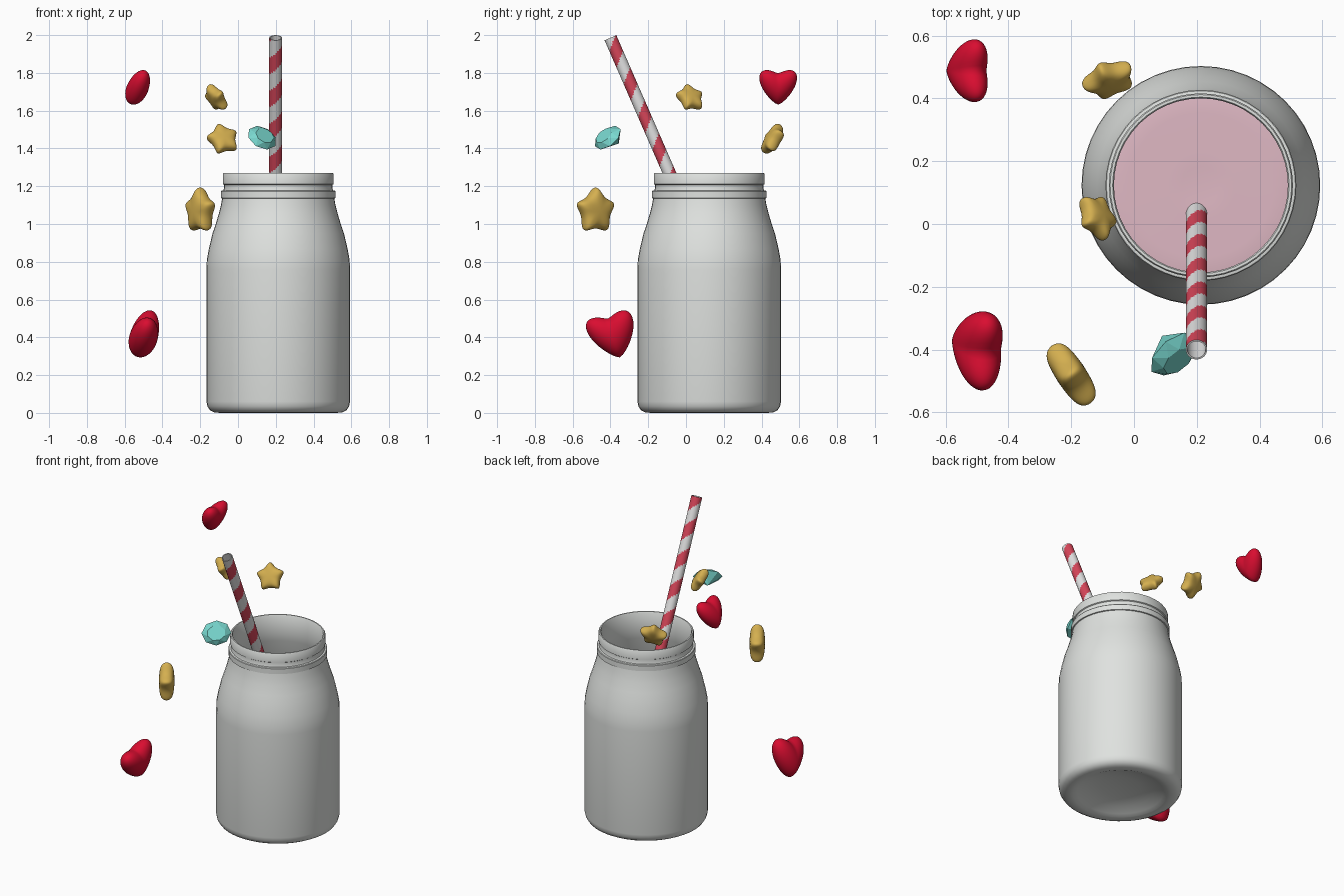
import bpy, bmesh, math
from mathutils import Vector, Matrix

if "Cube" in bpy.data.objects:
    bpy.data.objects.remove(bpy.data.objects["Cube"])


def material(name, rgb):
    m = bpy.data.materials.new(name)
    m.diffuse_color = (*rgb, 1)
    m.use_nodes = True
    m.node_tree.nodes["Principled BSDF"].inputs["Base Color"].default_value = m.diffuse_color
    return m


GLASS = material("pale_glass", (0.74, 0.76, 0.74))
PINK = material("pink_milkshake", (0.74, 0.48, 0.55))
WHITE = material("straw_white", (0.76, 0.76, 0.76))
STRIPE = material("straw_red", (0.68, 0.06, 0.10))
RED = material("heart_red", (0.70, 0.004, 0.03))
GOLD = material("star_gold", (0.66, 0.43, 0.08))
TEAL = material("gem_teal", (0.19, 0.68, 0.62))


def make(name, bm, mats, angle=None):
    """Turn a bmesh into an object, optionally smooth below an angle."""
    bmesh.ops.recalc_face_normals(bm, faces=bm.faces)
    me = bpy.data.meshes.new(name)
    bm.to_mesh(me)
    bm.free()
    ob = bpy.data.objects.new(name, me)
    bpy.context.collection.objects.link(ob)
    for m in mats:
        me.materials.append(m)
    bpy.ops.object.select_all(action='DESELECT')
    ob.select_set(True)
    bpy.context.view_layer.objects.active = ob
    if angle:
        bpy.ops.object.shade_smooth_by_angle(angle=math.radians(angle))
    return ob


def lathe(name, profile, mat, centre, n=48, angle=35):
    bm = bmesh.new()
    vs = [bm.verts.new((r, 0, z)) for r, z in profile]
    es = [bm.edges.new(p) for p in zip(vs, vs[1:])]
    bmesh.ops.spin(bm, geom=vs + es, cent=(0, 0, 0), axis=(0, 0, 1),
                   angle=2 * math.pi, steps=n, use_duplicate=False)
    bmesh.ops.remove_doubles(bm, verts=bm.verts, dist=1e-4)
    ob = make(name, bm, [mat], angle)
    ob.location = (*centre, 0)
    return ob


def place(ob, normal, roll, lo, hi):
    """Face the local z along normal, roll it, and fit it to a world box."""
    n = Vector(normal).normalized()
    up = (Vector((0, 0, 1)) - n * n.z).normalized()
    right = up.cross(n)
    rot = Matrix((right, up, n)).transposed() @ Matrix.Rotation(math.radians(roll), 3, 'Z')
    pts = [rot @ v.co for v in ob.data.vertices]
    for i in range(3):
        a, b = min(p[i] for p in pts), max(p[i] for p in pts)
        for p in pts:
            p[i] = lo[i] + (p[i] - a) / (b - a) * (hi[i] - lo[i])
    mid = (Vector(lo) + Vector(hi)) / 2
    for v, p in zip(ob.data.vertices, pts):
        v.co = p - mid
    ob.location = mid
    ob.data.update()


def star(name, *placement):
    bm = bmesh.new()
    t = 0.3
    rings = []
    for z in (t, -t):
        ring = []
        for i in range(10):
            a = math.pi / 2 + i * math.pi / 5
            r = 0.56 if i % 2 else 1.15
            ring.append(bm.verts.new((r * math.cos(a), r * math.sin(a), z)))
        c = bm.verts.new((0, 0, z * 1.35))
        for i in range(10):
            bm.faces.new((ring[i], ring[(i + 1) % 10], c))
        rings.append(ring)
    for i in range(10):
        j = (i + 1) % 10
        bm.faces.new((rings[0][i], rings[0][j], rings[1][j], rings[1][i]))
    ob = make(name, bm, [GOLD])
    ob.modifiers.new("round", 'SUBSURF').levels = 3
    bpy.ops.object.modifier_apply(modifier="round")
    bpy.ops.object.shade_smooth()
    place(ob, *placement)


def heart(name, *placement):
    # a sphere sheared upwards on both sides of its middle
    bm = bmesh.new()
    bmesh.ops.create_uvsphere(bm, u_segments=40, v_segments=28, radius=1)
    for v in bm.verts:
        x, y, z = v.co
        v.co = (x * 1.05, y * 0.95 + 0.75 * (math.sqrt(x * x + 0.006)), z * 0.6)
    ob = make(name, bm, [RED])
    bpy.ops.object.shade_smooth()
    place(ob, *placement)


# jar: one lathed wall with hollow base, shoulder, ridge and lip
CENTRE = (0.213, 0.123)
lathe("jar", [
    (0, 0.055), (0.12, 0.05), (0.21, 0.034), (0.265, 0.012), (0.29, 0.002),
    (0.31, 0), (0.34, 0.003), (0.362, 0.015), (0.375, 0.035), (0.38, 0.06),
    (0.38, 0.76), (0.378, 0.81), (0.367, 0.87), (0.348, 0.95), (0.331, 1.0),
    (0.313, 1.06), (0.303, 1.10), (0.297, 1.135), (0.304, 1.137), (0.304, 1.172),
    (0.301, 1.176), (0.29, 1.178), (0.287, 1.19), (0.287, 1.207), (0.293, 1.211),
    (0.293, 1.264), (0.289, 1.27), (0.281, 1.27), (0.277, 1.264), (0.277, 1.14),
    (0.285, 1.09), (0.314, 1.0), (0.345, 0.89), (0.36, 0.77), (0.36, 0.09), (0, 0.09)],
    GLASS, CENTRE)

# drink filling the jar, with a gently rippled surface
lathe("milkshake", [
    (0, 0.1), (0.35, 0.1), (0.355, 0.77), (0.34, 0.89), (0.312, 0.995),
    (0.28, 1.0), (0.23, 1.003), (0.17, 1.0), (0.11, 1.004), (0.06, 1.001), (0, 1.0)],
    PINK, CENTRE)

# straw: hollow tilted tube with a helical stripe
top = Vector((0.199, -0.40, 1.986))
tilt = math.atan(0.436)
length = 1.9
seg, rows, pitch = 32, 180, 0.19
s0 = length - (top.z - 1.35) / math.cos(tilt)
bm = bmesh.new()
walls = []
for r in (0.034, 0.029):
    wall = []
    for k in range(rows + 1):
        wall.append([bm.verts.new((r * math.cos(2 * math.pi * i / seg),
                                   r * math.sin(2 * math.pi * i / seg),
                                   length * k / rows - length)) for i in range(seg)])
    walls.append(wall)
    for k in range(rows):
        for i in range(seg):
            j = (i + 1) % seg
            f = bm.faces.new((wall[k][i], wall[k][j], wall[k + 1][j], wall[k + 1][i]))
            s = length * (k + 0.5) / rows
            turn = (i + 0.5) / seg + 0.25
            if r > 0.03 and ((s - s0) / pitch - turn + 0.25) % 1 < 0.5:
                f.material_index = 1
for k in (0, rows):
    for i in range(seg):
        j = (i + 1) % seg
        bm.faces.new((walls[0][k][i], walls[0][k][j], walls[1][k][j], walls[1][k][i]))
straw = make("straw", bm, [WHITE, STRIPE], 40)
straw.rotation_euler = (tilt, 0, 0)
straw.location = top

# gem: faceted girdle, flat table and pointed back
bm = bmesh.new()
N = 8
table, girdle = [], []
for ring, r, z, off in ((table, 0.62, 0.32, 0.5), (girdle, 1.0, 0.0, 0.0)):
    for i in range(N):
        a = 2 * math.pi * (i + off) / N
        ring.append(bm.verts.new((r * math.cos(a), r * math.sin(a), z)))
tip = bm.verts.new((0, 0, -0.85))
bm.faces.new(table)
for i in range(N):
    j = (i + 1) % N
    bm.faces.new((girdle[i], girdle[j], table[i]))
    bm.faces.new((table[i], girdle[j], table[j]))
    bm.faces.new((girdle[j], girdle[i], tip))
gem = make("gem", bm, [TEAL])
place(gem, (0.5, -0.7, 0.5), 0, (0.055, -0.482, 1.394), (0.20, -0.346, 1.52))

# floating hearts
heart("upper_heart", (0.92, 0, -0.38), 0, (-0.597, 0.388, 1.632), (-0.466, 0.588, 1.815))
heart("lower_heart", (0.95, 0, -0.25), 16, (-0.579, -0.53, 0.294), (-0.418, -0.278, 0.543))

# floating stars
star("large_star", (0.82, 0.57, 0), 0, (-0.278, -0.578, 0.966), (-0.122, -0.38, 1.193))
star("back_star", (0.25, -0.8, 0.5), 10, (-0.165, 0.398, 1.373), (-0.007, 0.518, 1.53))
star("top_star", (0.7, 0.4, 0.58), 0, (-0.174, -0.053, 1.606), (-0.056, 0.086, 1.74))
